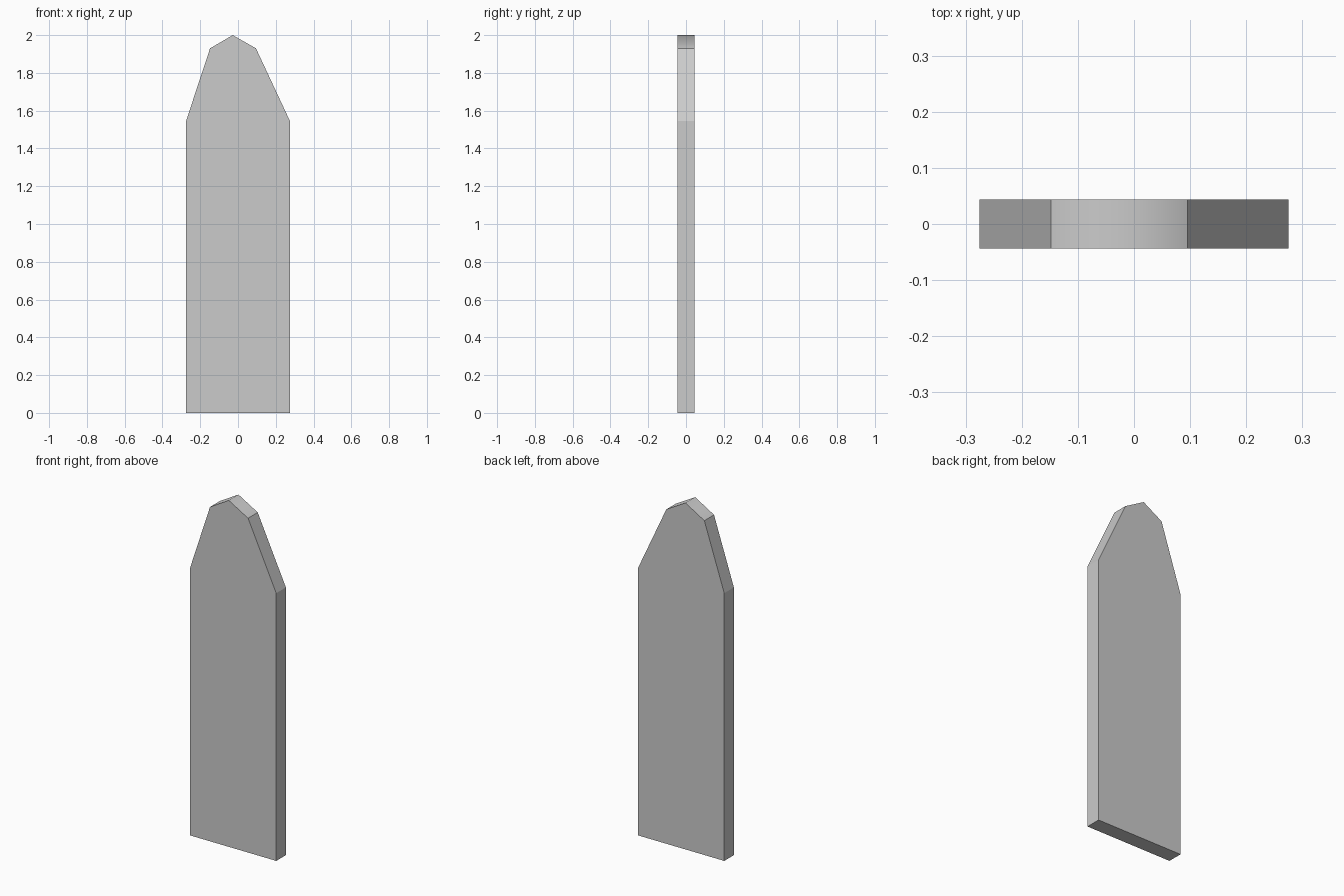
import bpy, bmesh

if "Cube" in bpy.data.objects:
    bpy.data.objects.remove(bpy.data.objects["Cube"])

HALF_DEPTH = 0.044

# Outline of the plank seen from the front (x, z)
outline = [(-0.275, 0), (0.275, 0), (0.275, 1.545), (0.095, 1.93),
           (-0.028, 2.0), (-0.148, 1.93), (-0.275, 1.545)]

# Plank: extrude the outline through its thickness
bm = bmesh.new()
face = bm.faces.new([bm.verts.new((x, -HALF_DEPTH, z)) for x, z in outline])
ext = bmesh.ops.extrude_face_region(bm, geom=[face], use_keep_orig=True)
back = [v for v in ext["geom"] if isinstance(v, bmesh.types.BMVert)]
bmesh.ops.translate(bm, verts=back, vec=(0, 2 * HALF_DEPTH, 0))
bmesh.ops.recalc_face_normals(bm, faces=bm.faces)

# Softly shaded ridge at the tip, crisp edges everywhere else
for f in bm.faces:
    f.smooth = True
for e in bm.edges:
    e.smooth = all(v.co.z > 1.99 for v in e.verts)

mesh = bpy.data.meshes.new("pointed_plank")
bm.to_mesh(mesh)
bm.free()
plank = bpy.data.objects.new("pointed_plank", mesh)
bpy.context.collection.objects.link(plank)
